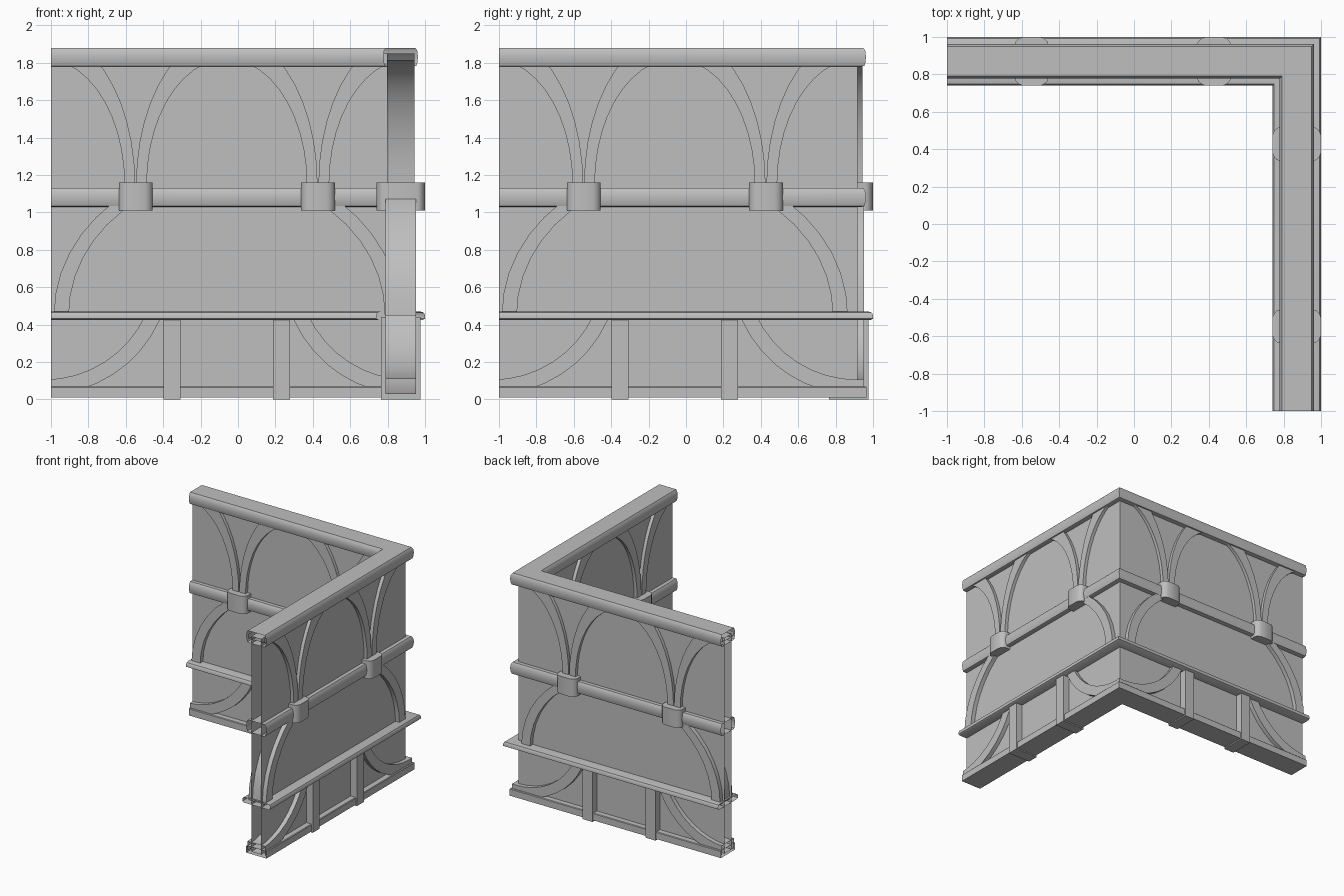
import bpy, bmesh, math
from mathutils import Vector

cube = bpy.data.objects.get("Cube")
if cube:
    bpy.data.objects.remove(cube, do_unlink=True)

MID = 0.87       # centre line of both wall runs
END = -1.0       # open ends of the runs
CENTRE = -0.06   # middle of the repeating arch pattern
BAY = 0.975      # distance between arches

stone = bpy.data.materials.new("grey_stone")
stone.use_nodes = True
grey = (0.52, 0.52, 0.52, 1)
stone.diffuse_color = grey
stone.node_tree.nodes["Principled BSDF"].inputs["Base Color"].default_value = grey


def finish(bm, name, angle=35):
    bmesh.ops.recalc_face_normals(bm, faces=bm.faces)
    mesh = bpy.data.meshes.new(name)
    bm.to_mesh(mesh)
    bm.free()
    mesh.materials.append(stone)
    obj = bpy.data.objects.new(name, mesh)
    bpy.context.collection.objects.link(obj)
    bpy.ops.object.select_all(action='DESELECT')
    obj.select_set(True)
    bpy.context.view_layer.objects.active = obj
    bpy.ops.object.shade_smooth_by_angle(angle=math.radians(angle))


def sweep(name, half):
    """Mirror a half profile (depth, height) and run it round the corner, ends open."""
    loop = half + [(-v, z) for v, z in reversed(half)]
    bm = bmesh.new()
    rows = []
    for v, z in loop:
        c = MID + v
        rows.append([bm.verts.new(p) for p in ((END, c, z), (c, c, z), (c, END, z))])
    for a, b in zip(rows, rows[1:] + rows[:1]):
        for i in range(2):
            bm.faces.new((a[i], a[i + 1], b[i + 1], b[i]))
    finish(bm, name)


def place(run, u, v, z):
    return (u, MID + v, z) if run == "back" else (MID + v, u, z)


def clip(bm, point, outward):
    bmesh.ops.bisect_plane(bm, geom=bm.verts[:] + bm.edges[:] + bm.faces[:],
                           plane_co=Vector(point), plane_no=Vector(outward), clear_outer=True)


def arch(name, run, cu, cz, outer, inner, depth, low, high, start=0):
    """Half ring through the wall, trimmed to its band, the open end and the mitre."""
    bm = bmesh.new()
    rows = []
    steps = 22
    for i in range(steps + 1):
        t = start + math.pi * i / steps
        row = []
        for (a, b), v in ((outer, -depth), (outer, depth), (inner, depth), (inner, -depth)):
            row.append(bm.verts.new(place(run, cu + a * math.cos(t), v, cz + b * math.sin(t))))
        rows.append(row)
    for a, b in zip(rows, rows[1:]):
        for k in range(4):
            n = (k + 1) % 4
            bm.faces.new((a[k], a[n], b[n], b[k]))
    clip(bm, (0, 0, high), (0, 0, 1))
    clip(bm, (0, 0, low), (0, 0, -1))
    if run == "back":
        clip(bm, (END, 0, 0), (-1, 0, 0))
        clip(bm, (0, 0, 0), (1, -1, 0))
    else:
        clip(bm, (0, END, 0), (0, -1, 0))
        clip(bm, (0, 0, 0), (-1, 1, 0))
    finish(bm, name, 25)


def prism(name, run, cu, quarter, low, high):
    """Upright block from a quarter outline (along, depth) mirrored both ways."""
    side = quarter + [(-u, v) for u, v in reversed(quarter)]
    outline = side + [(u, -v) for u, v in reversed(side)]
    bm = bmesh.new()
    face = bm.faces.new([bm.verts.new(place(run, cu + u, v, low)) for u, v in outline])
    top = bmesh.ops.extrude_face_region(bm, geom=[face])["geom"]
    for g in top:
        if isinstance(g, bmesh.types.BMVert):
            g.co.z = high
    finish(bm, name)


# Hollow wall and its horizontal mouldings
sweep("wall_panels", [(0.046, 0.03), (0.046, 1.84)])
sweep("skirting", [(0.095, 0.01), (0.095, 0.065), (0.09, 0.07)])
sweep("ledge", [(0.118, 0.425), (0.13, 0.432), (0.13, 0.452), (0.122, 0.465), (0.105, 0.47)])


def rail(name, top):
    sweep(name, [(0.07, top - 0.1), (0.083, top - 0.096), (0.09, top - 0.075),
                 (0.092, top - 0.045), (0.088, top - 0.015), (0.078, top)])


rail("top_rail", 1.88)
rail("middle_rail", 1.13)

for run in ("back", "side"):
    # Pointed ribs springing from the middle blocks
    for i in (-1, 0, 1):
        arch(run + "_upper_arch", run, CENTRE + i * BAY, 1.15,
             (0.485, 0.81), (0.428, 0.67), 0.074, 1.08, 1.85)
    # Wide arch between ledge and middle rail
    arch(run + "_lower_arch", run, CENTRE, 0.45, (0.925, 0.80), (0.845, 0.74), 0.082, 0.45, 1.08)
    for s in (-1, 1):
        # Bowl-shaped braces, posts and middle blocks
        arch(run + "_bowl_brace", run, CENTRE + s * BAY, 0.70,
             (0.675, 0.675), (0.594, 0.594), 0.082, 0.03, 0.45, math.pi)
        prism(run + "_post", run, CENTRE + s * 0.293, [(0.046, 0.105)], 0, 0.44)
        prism(run + "_middle_block", run, CENTRE + s * BAY / 2,
              [(0.09, 0.09), (0.085, 0.106), (0.07, 0.12), (0.05, 0.129)], 1.01, 1.16)
